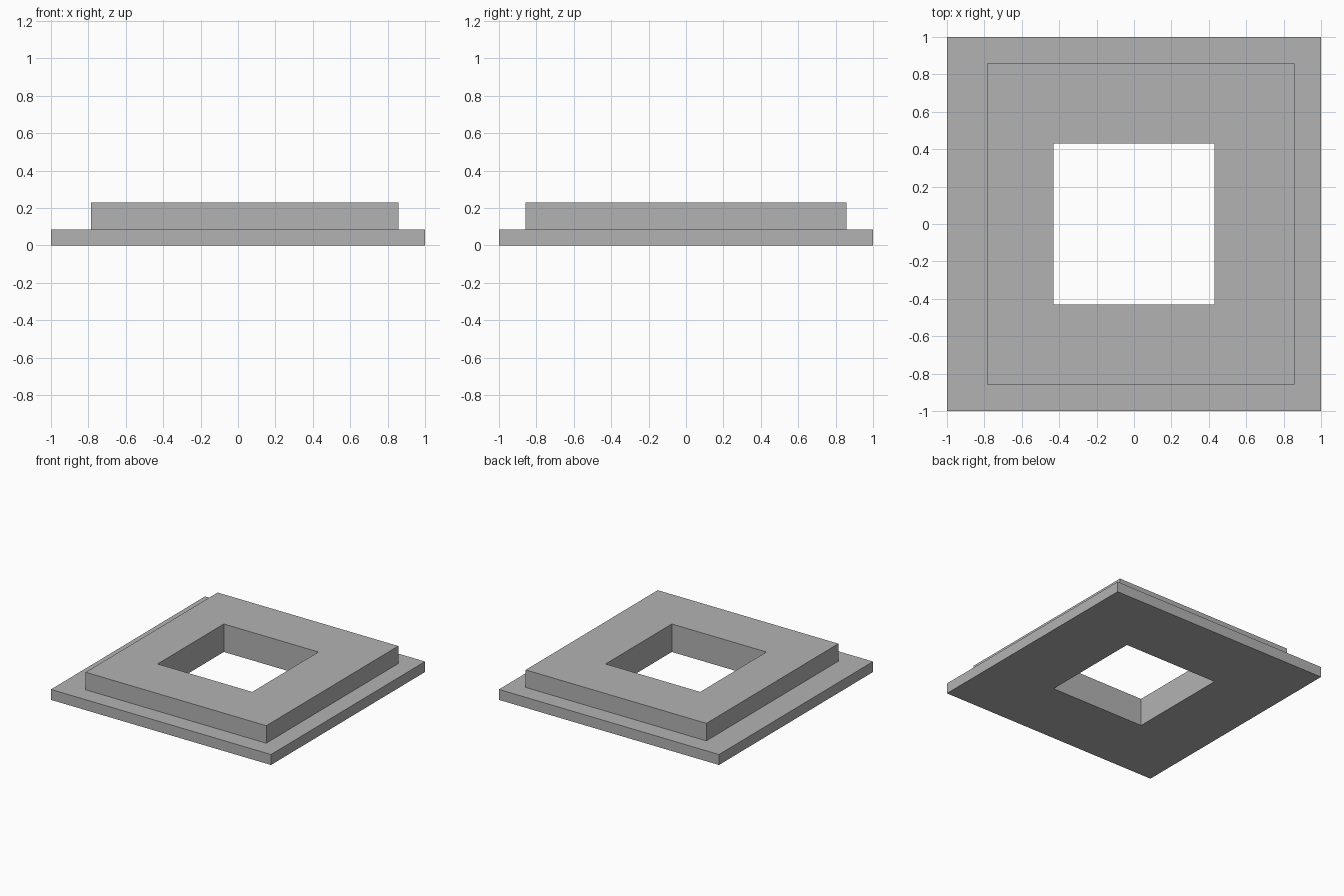
import bpy
import bmesh

cube = bpy.data.objects.get("Cube")
if cube:
    bpy.data.objects.remove(cube, do_unlink=True)

# Plain grey material
grey = bpy.data.materials.new("plain grey")
grey.use_nodes = True
colour = (0.45, 0.45, 0.45, 1)
grey.diffuse_color = colour
grey.node_tree.nodes["Principled BSDF"].inputs["Base Color"].default_value = colour

BASE_TOP, TOP = 0.086, 0.23
BASE = (-1, 1, 1)               # left edge, right edge, half depth
STEP = (-0.785, 0.857, 0.857)   # raised step, off centre in x
HOLE = (-0.43, 0.43, 0.43)

bm = bmesh.new()


def ring(outline, z):
    """Rectangular loop of vertices at one height."""
    x0, x1, y = outline
    return [bm.verts.new((px, py, z))
            for px, py in ((x0, -y), (x1, -y), (x1, y), (x0, y))]


# Stepped cross-section carried around the square opening
rings = [ring(HOLE, 0), ring(BASE, 0), ring(BASE, BASE_TOP),
         ring(STEP, BASE_TOP), ring(STEP, TOP), ring(HOLE, TOP)]
for i, lower in enumerate(rings):
    upper = rings[(i + 1) % len(rings)]
    for j in range(4):
        k = (j + 1) % 4
        bm.faces.new((lower[j], lower[k], upper[k], upper[j]))
bmesh.ops.recalc_face_normals(bm, faces=bm.faces)

mesh = bpy.data.meshes.new("stepped_frame")
bm.to_mesh(mesh)
bm.free()
mesh.materials.append(grey)
frame = bpy.data.objects.new("stepped_frame", mesh)
bpy.context.collection.objects.link(frame)
